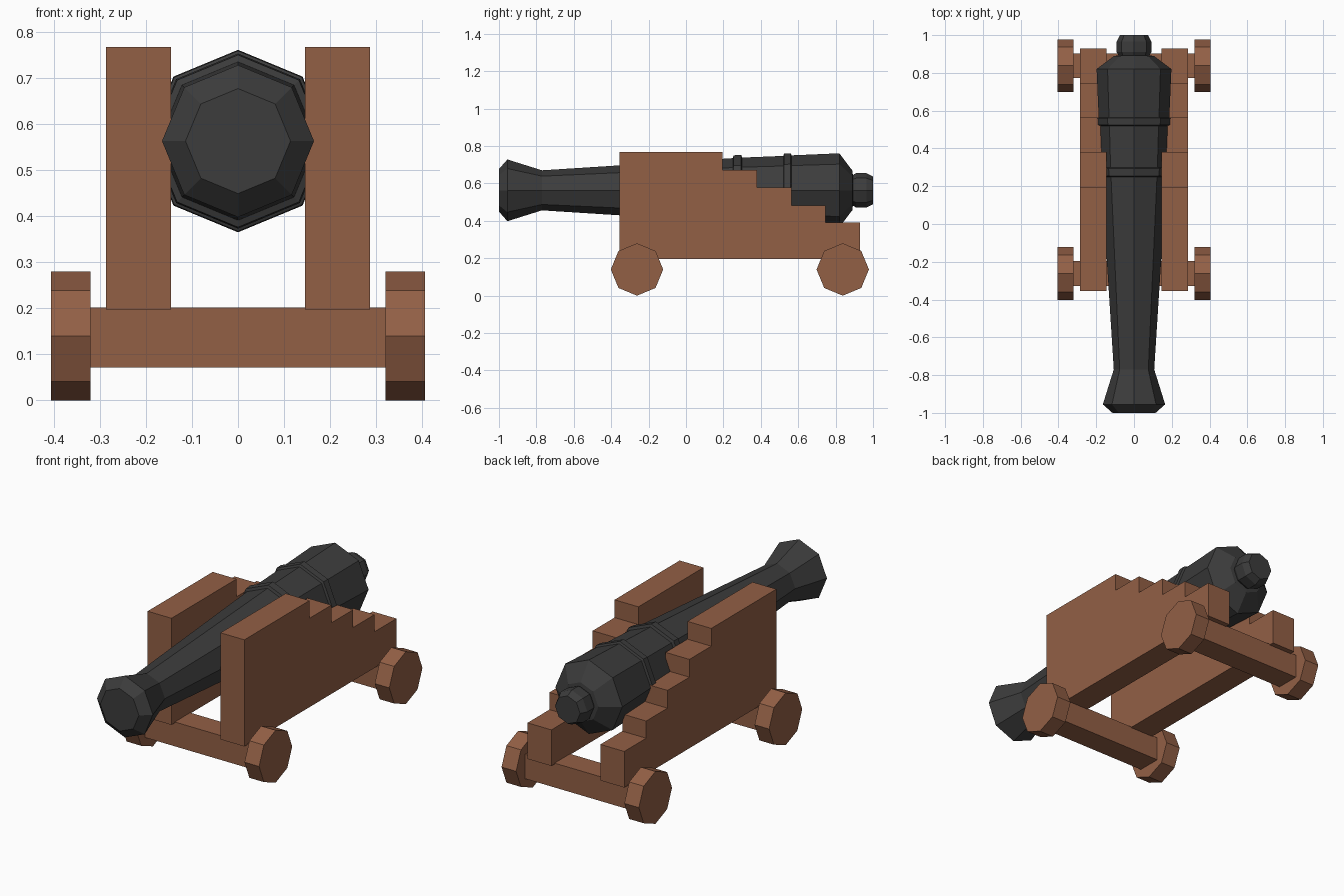
import bpy, bmesh, math

if "Cube" in bpy.data.objects:
    bpy.data.objects.remove(bpy.data.objects["Cube"])


def material(name, color):
    m = bpy.data.materials.new(name)
    m.diffuse_color = (*color, 1)
    m.use_nodes = True
    m.node_tree.nodes["Principled BSDF"].inputs["Base Color"].default_value = m.diffuse_color
    return m


WOOD = material("brown wood", (0.29, 0.115, 0.06))
IRON = material("dark iron", (0.045, 0.045, 0.045))


def finish(name, bm, mat):
    bmesh.ops.recalc_face_normals(bm, faces=bm.faces[:])
    mesh = bpy.data.meshes.new(name)
    bm.to_mesh(mesh)
    bm.free()
    mesh.materials.append(mat)
    ob = bpy.data.objects.new(name, mesh)
    bpy.context.collection.objects.link(ob)
    return ob


def loft(name, rings, mat):
    """Join equal-length point rings into a capped solid."""
    bm = bmesh.new()
    loops = [[bm.verts.new(p) for p in ring] for ring in rings]
    n = len(loops[0])
    for a, b in zip(loops, loops[1:]):
        for i in range(n):
            j = (i + 1) % n
            bm.faces.new((a[i], a[j], b[j], b[i]))
    bm.faces.new(loops[0])
    bm.faces.new(loops[-1])
    return finish(name, bm, mat)


def slab(name, outline, x0, x1, mat):
    """Extrude a (y, z) outline along x."""
    return loft(name, [[(x, y, z) for y, z in outline] for x in (x0, x1)], mat)


def octagon(r, cu, cv):
    return [(cu + r * math.cos(i * math.pi / 4), cv + r * math.sin(i * math.pi / 4))
            for i in range(8)]


# Barrel: octagonal profile of (y, radius) from muzzle to rear knob
barrel = [(-1.0, 0.114), (-0.955, 0.165), (-0.77, 0.107),
          (0.25, 0.172), (0.255, 0.187), (0.295, 0.190), (0.30, 0.175),
          (0.52, 0.184), (0.525, 0.196), (0.56, 0.198), (0.565, 0.187),
          (0.82, 0.198), (0.89, 0.105), (0.892, 0.082), (0.91, 0.092),
          (0.965, 0.092), (1.0, 0.074)]
loft("barrel", [[(x, y, z) for x, z in octagon(r, 0, 0.563)] for y, r in barrel], IRON)

# Stepped carriage sides
steps = [(0.195, 0.767), (0.38, 0.672), (0.565, 0.577), (0.745, 0.482), (0.93, 0.39)]
outline = [(-0.355, 0.197), (-0.355, 0.767)]
for i, (y, z) in enumerate(steps):
    outline.append((y, z))
    outline.append((y, steps[i + 1][1] if i + 1 < len(steps) else 0.197))
for side, s in (("left", -1), ("right", 1)):
    slab(side + "_carriage_side", outline, s * 0.145, s * 0.286, WOOD)

# Square axles with octagonal wheels
for end, y in (("front", -0.262), ("rear", 0.838)):
    h = 0.065
    square = [(y - h, 0.137 - h), (y + h, 0.137 - h), (y + h, 0.137 + h), (y - h, 0.137 + h)]
    slab(end + "_axle", square, -0.325, 0.325, WOOD)
    for side, s in (("left", -1), ("right", 1)):
        slab(f"{end}_{side}_wheel", octagon(0.14, y, 0.14), s * 0.32, s * 0.406, WOOD)
